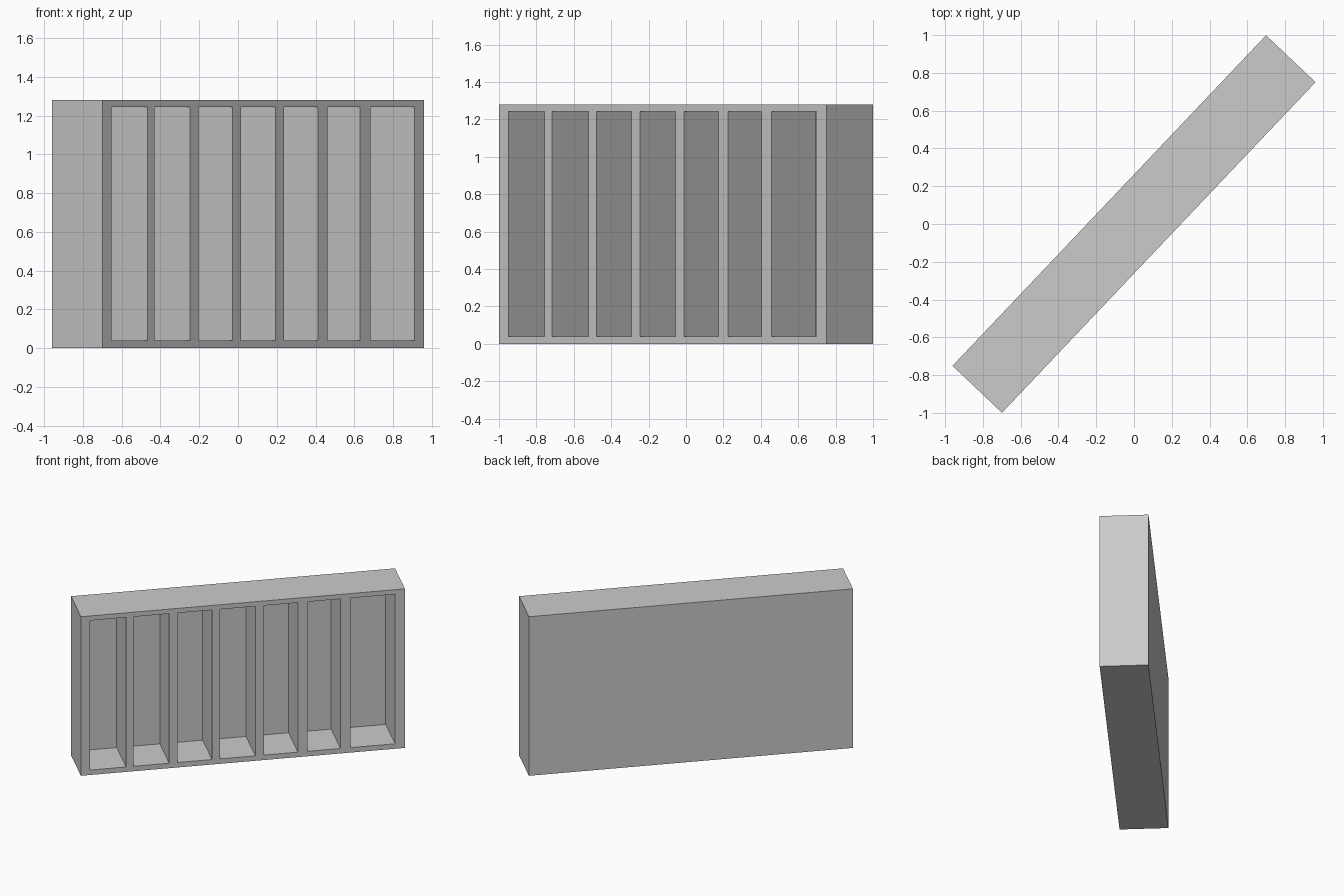
import bpy, math
from mathutils import Matrix

if "Cube" in bpy.data.objects:
    bpy.data.objects.remove(bpy.data.objects["Cube"])

L, D, H = 2.412, 0.361, 1.28      # length, depth, height
BACK, TOP, BOTTOM = 0.02, 0.037, 0.04
TURN = Matrix.Rotation(math.atan2(1.75, 1.66), 4, 'Z')


def box(name, x0, x1, y0, y1, z0, z1):
    """Box in the unit's own frame, turned into its diagonal position."""
    bpy.ops.mesh.primitive_cube_add(size=1)
    ob = bpy.context.object
    ob.name = name
    m = (Matrix.Translation(((x0 + x1) / 2 - L / 2, (y0 + y1) / 2 - D / 2, (z0 + z1) / 2))
         @ Matrix.Diagonal((x1 - x0, y1 - y0, z1 - z0, 1)))
    ob.data.transform(TURN @ m)
    return ob


# Outer shell: side panels, top, base and thin back
left, right = 0.069, 2.338
box("left_side", 0, left, 0, D, 0, H)
box("right_side", right, L, 0, D, 0, H)
box("top_panel", left, right, 0, D, H - TOP, H)
box("base_panel", left, right, 0, D, 0, BOTTOM)
box("back_panel", left, right, D - BACK, D, BOTTOM, H - TOP)

# Upright dividers: left and right edge of each
dividers = [(0.336, 0.39), (0.657, 0.718), (0.976, 1.037),
            (1.298, 1.362), (1.615, 1.687), (1.932, 2.008)]
for i, (a, b) in enumerate(dividers):
    box(f"divider_{i + 1}", a, b, 0, D - BACK, BOTTOM, H - TOP)
